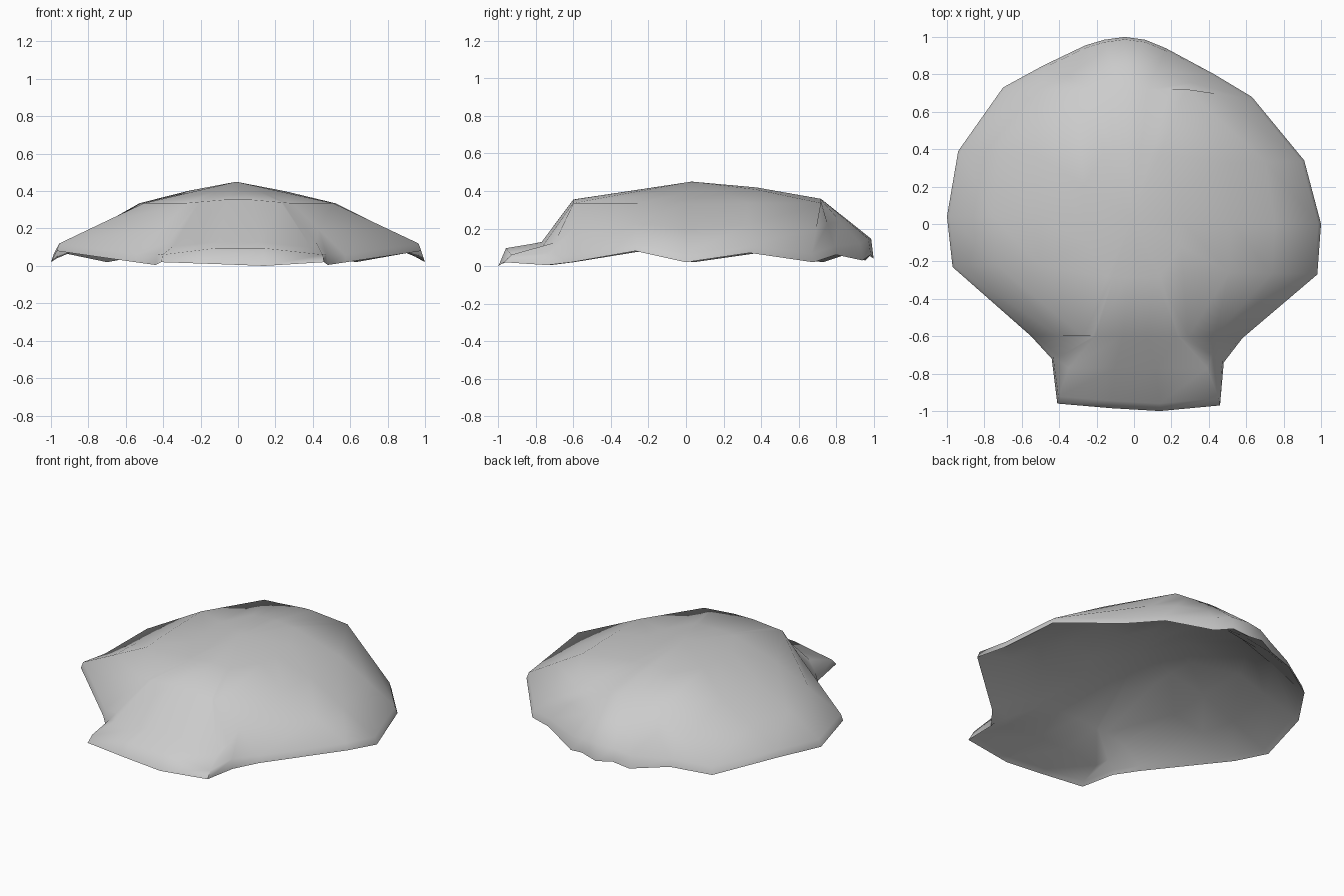
import bpy, bmesh
from mathutils import Vector

if "Cube" in bpy.data.objects:
    bpy.data.objects.remove(bpy.data.objects["Cube"])

# Scalloped rim, counter-clockwise: x, y, bottom z, height of the rim band
RIM = [
    (0.46, -0.97, .02, .04), (0.48, -0.74, .005, .06), (0.58, -0.61, .02, .04),
    (0.98, -0.27, .08, .04), (1.0, 0.0, .02, .045), (0.91, 0.34, .07, .04),
    (0.63, 0.68, .02, .045), (0.43, 0.80, .06, .045), (0.17, 0.94, .03, .09),
    (0.06, 0.985, .06, .085), (-0.05, 1.0, .04, .105), (-0.16, 0.985, .06, .08),
    (-0.26, 0.955, .03, .08), (-0.48, 0.85, .06, .045), (-0.70, 0.73, .02, .045),
    (-0.94, 0.39, .07, .04), (-1.0, 0.04, .02, .045), (-0.97, -0.23, .08, .04),
    (-0.55, -0.60, .02, .04), (-0.44, -0.72, .005, .06), (-0.41, -0.96, .02, .04),
    (-0.12, -0.985, .01, .085), (0.14, -1.0, .0, .095)]
PEAK = Vector((-0.01, 0.03, 0.45))


def crown_point(x, y):
    """Edge of the raised crown (a blunt octagon) above a rim point."""
    if y > 0.6:
        mx, my = x * 0.45, 0.72
    elif y > -0.5:
        mx, my = x * (0.52 if y < 0.2 else 0.56), y * 0.96
    else:
        mx, my = x * 0.5, -0.6
    return Vector((mx, my, 0.335 + 0.025 * max(0, 1 - abs(mx) / 0.29)))


def shoulder_point(x, y, upper, crown):
    """Halfway down the side, or the step onto the hinge at the front."""
    if y < -0.9:
        return Vector((x * 0.85, -0.77, 0.13 - 0.15 * x * x))
    if y < -0.7:
        return Vector((x * 0.87, -0.70, 0.125))
    return upper.lerp(crown, 0.5)


bottom, upper, shoulder, crown, half = [], [], [], [], []
for x, y, z, h in RIM:
    u = Vector((x * 0.985, y * (0.96 if y < -0.9 else 0.987), z + h))
    c = crown_point(x, y)
    m = c.lerp(PEAK, 0.5)
    m.z += 0.04 * max(0, m.y)
    bottom.append(Vector((x, y, z)))
    upper.append(u)
    crown.append(c)
    half.append(m)
    shoulder.append(shoulder_point(x, y, u, c))


def inset(ring, drop, front=0.0):
    """Inner copy of a ring; 'front' lowers it further near the hinge."""
    return [Vector((p.x * 0.97, p.y * 0.97,
                    p.z - drop - front * max(0, -p.y))) for p in ring]


# One continuous skin: inside peak, under the rim, up to the outside peak
rings = [inset(half, .10, .1), inset(crown, .10, .12), inset(shoulder, .06),
         inset(bottom, -.02), bottom, upper, shoulder, crown, half]
bm = bmesh.new()
rows = [[bm.verts.new(p) for p in r] for r in rings]
n = len(RIM)
for a, b in zip(rows, rows[1:]):
    for i in range(n):
        j = (i + 1) % n
        bm.faces.new((a[i], a[j], b[j], b[i]))
for row, dz in ((rows[0], -.10), (rows[-1], 0)):
    top = bm.verts.new(PEAK + Vector((0, 0, dz)))
    for i in range(n):
        bm.faces.new((row[i], row[(i + 1) % n], top))
bmesh.ops.recalc_face_normals(bm, faces=bm.faces)

mesh = bpy.data.meshes.new("scallop_shell")
bm.to_mesh(mesh)
bm.free()
shell = bpy.data.objects.new("scallop_shell", mesh)
bpy.context.collection.objects.link(shell)
bpy.context.view_layer.objects.active = shell
shell.select_set(True)
bpy.ops.object.shade_smooth_by_angle(angle=1.3)
